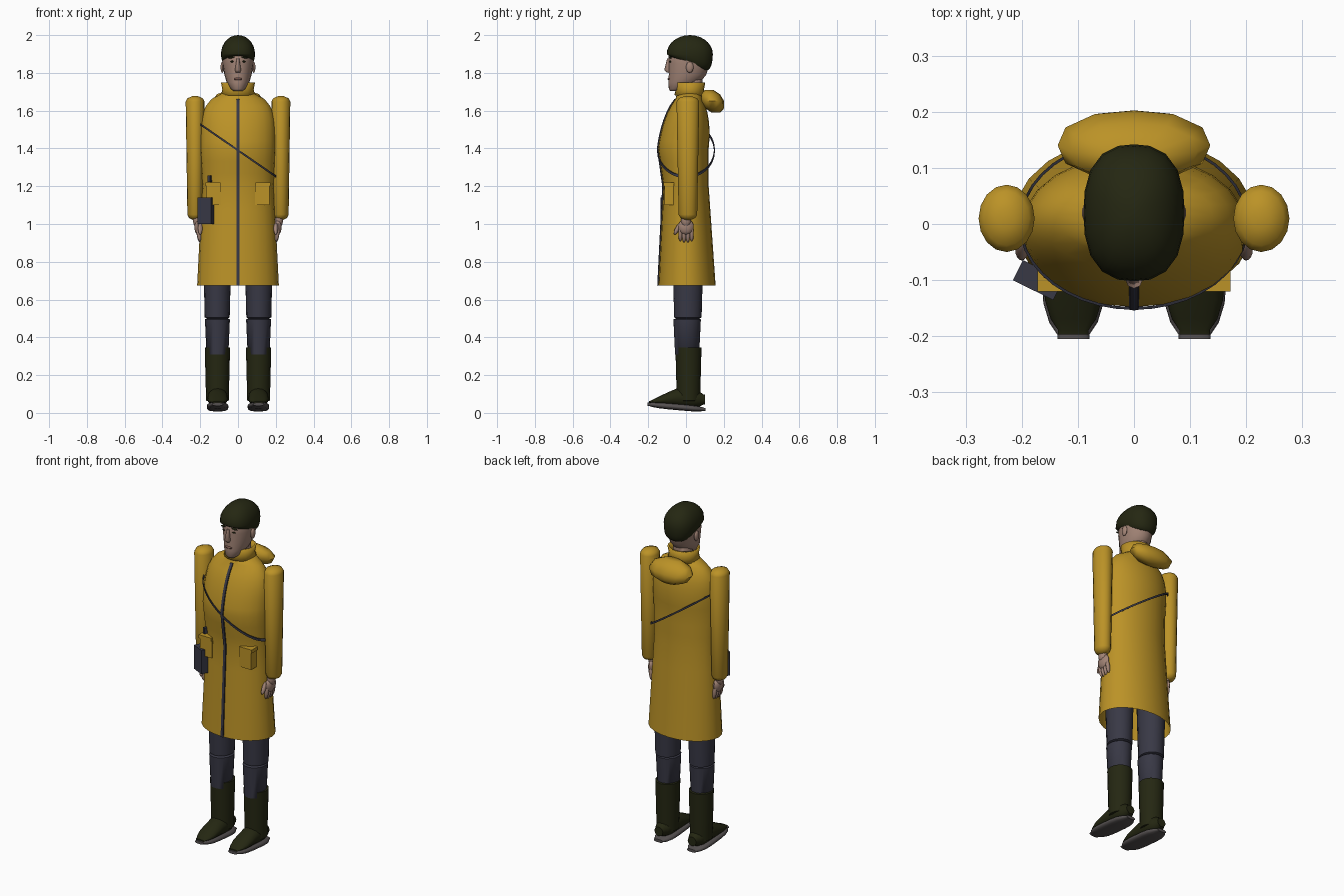
import bpy, bmesh
from math import sin, cos, pi, tau, sqrt, hypot, atan2, radians
from mathutils import Matrix, Vector, Euler

default_cube = bpy.data.objects.get("Cube")
if default_cube:
    bpy.data.objects.remove(default_cube)


def material(name, red, green, blue):
    mat = bpy.data.materials.new(name)
    mat.use_nodes = True
    colour = (red, green, blue, 1)
    mat.diffuse_color = colour
    mat.node_tree.nodes["Principled BSDF"].inputs["Base Color"].default_value = colour
    return mat


yellow = material("raincoat_yellow", 0.5, 0.29, 0.02)
slate = material("slate_cloth", 0.04, 0.04, 0.06)
olive = material("dark_olive", 0.018, 0.02, 0.006)
skin = material("skin", 0.36, 0.23, 0.18)
grey = material("sole_grey", 0.09, 0.08, 0.08)
lip = material("lip", 0.2, 0.1, 0.08)


def finish(name, mat, bm):
    bmesh.ops.recalc_face_normals(bm, faces=bm.faces)
    mesh = bpy.data.meshes.new(name)
    bm.to_mesh(mesh)
    bm.free()
    mesh.materials.append(mat)
    part = bpy.data.objects.new(name, mesh)
    bpy.context.collection.objects.link(part)
    bpy.ops.object.select_all(action='DESELECT')
    part.select_set(True)
    bpy.context.view_layer.objects.active = part
    bpy.ops.object.shade_smooth_by_angle(angle=radians(60))
    return part


def squircle(angle, power):
    c, s = cos(angle), sin(angle)
    scale = (abs(c) ** power + abs(s) ** power) ** (-1 / power)
    return c * scale, s * scale


def bridge(bm, first, second):
    for i in range(len(first)):
        j = (i + 1) % len(first)
        bm.faces.new((first[i], first[j], second[j], second[i]))


def loft(name, mat, stations, x=0, along_y=False, sides=16, power=2, bottom=True, top=True):
    """Each station: position along the axis, centre, half width, half depth."""
    bm = bmesh.new()
    rings = []
    for along, centre, width, depth in stations:
        ring = []
        for i in range(sides):
            c, s = squircle(tau * i / sides, power)
            across, other = x + width * c, centre + depth * s
            spot = (across, along, other) if along_y else (across, other, along)
            ring.append(bm.verts.new(spot))
        rings.append(ring)
    for first, second in zip(rings, rings[1:]):
        bridge(bm, first, second)
    if bottom:
        bm.faces.new(rings[0])
    if top:
        bm.faces.new(rings[-1])
    return finish(name, mat, bm)


def limb(name, mat, x, y, low, high, r_low, r_high, ratio=1.1, rounding=0.01):
    """Tapered tube with rounded ends; ratio is depth over width."""
    arc = [pi / 2 * q for q in (0.2, 0.6, 1)]
    ends = [(low + rounding * (1 - cos(a)), r_low * sin(a)) for a in arc]
    ends += [(high - rounding * (1 - cos(a)), r_high * sin(a)) for a in reversed(arc)]
    return loft(name, mat, [(z, y, r, r * ratio) for z, r in ends], x)


def place(name, mat, bm, at, size, turn):
    bm.transform(Matrix.LocRotScale(Vector(at), Euler(turn), Vector(size)))
    return finish(name, mat, bm)


def blob(name, mat, at, size, turn=(0, 0, 0)):
    bm = bmesh.new()
    bmesh.ops.create_uvsphere(bm, u_segments=10, v_segments=7, radius=1)
    return place(name, mat, bm, at, size, turn)


def box(name, mat, at, size, turn=0):
    bm = bmesh.new()
    bmesh.ops.create_cube(bm, size=1)
    return place(name, mat, bm, at, size, (0, 0, turn))


# Coat: flared skirt, full chest and rounded shoulders, open at the hem
hem, waist, chest, neck = 0.675, 1.2, 1.4, 1.7


def coat_section(z):
    if z > chest:
        u = (z - chest) / 0.31
        return z, 0.035 * u - 0.014, 0.2 * sqrt(1 - u ** 4), max(0.066, 0.134 * sqrt(1 - u * u))
    flare = max(0, waist - z)
    swell = max(0, z - waist) / (chest - waist)
    return (z, 0.01 * flare - 0.014 * swell,
            0.19 + 0.05 * flare + 0.01 * swell, 0.12 + 0.06 * flare + 0.014 * swell)


def steps(start, end, count):
    return [start + (end - start) * i / count for i in range(count + 1)]


heights = steps(hem, waist, 4) + steps(waist, chest, 3)[1:] + steps(chest, neck, 8)[1:]
coat = [coat_section(z) for z in heights]
loft("coat", yellow, coat, sides=24, bottom=False)

# Front zip follows the coat
zipper = [(z, centre - depth, 0.009, 0.006) for z, centre, width, depth in coat[:-1]]
loft("zip", slate, zipper, sides=8, power=4)

# Collar and folded hood
rolled = [(z, 0.02, r, r - 0.008) for z, r in ((1.68, 0.08), (1.71, 0.073), (1.75, 0.08))]
collar = loft("collar", yellow, rolled, sides=20, bottom=False, top=False)
collar.modifiers.new("thickness", 'SOLIDIFY').thickness = 0.01
folds = [(1.65 + 0.065 * sin(a), 0.14 - 0.02 * sin(a), 0.136 * cos(a), 0.062 * cos(a))
         for a in steps(-1.2, 1.2, 4)]
loft("hood", yellow, folds, sides=12, power=2.3)

# Slanted strap around the chest
bm = bmesh.new()
links = []
for i in range(40):
    c, s = squircle(tau * i / 40, 2)
    link = []
    for grow, rise in ((0, -1), (1, -1), (1, 1), (0, 1)):
        x, y = (0.2 + grow * 0.005) * c, (0.148 + grow * 0.005) * s
        link.append(bm.verts.new((x, y, chest - 0.01 - 0.69 * x + rise * 0.006)))
    links.append(link)
for i, link in enumerate(links):
    bridge(bm, links[i - 1], link)
finish("chest_strap", slate, bm)

# Radio on the right hip
box("radio", slate, (-0.171, -0.1, 1.07), (0.08, 0.04, 0.14), -0.46)
box("radio_clip", slate, (-0.15, -0.09, 1.24), (0.016, 0.02, 0.035), -0.46)

# Foot outline, from toe to heel
toe, heel = -0.205, 0.104
foot, sole = [], []
for u in [-cos(a) for a in steps(0, pi, 10)]:
    t = (u + 1) / 2
    y = toe + (heel - toe) * t
    plan = max(0.5, sqrt(1 - u ** 4))
    under = 0.046 - 0.028 * t
    peak = 0.02 + 0.085 * min(1, t / 0.55)
    foot.append((y * 0.96, under + peak / 2, 0.054 * plan, peak * plan / 2))
    sole.append((y, under, 0.057 * plan, 0.017 * plan))

for s, side in ((1, "left_"), (-1, "right_")):
    # Pockets
    box(side + "pocket", yellow, (s * 0.128, -0.09, 1.15), (0.076, 0.05, 0.1))
    box(side + "pocket_flap", yellow, (s * 0.132, -0.092, 1.21), (0.08, 0.056, 0.02))

    # Sleeves
    limb(side + "sleeve", yellow, s * 0.227, 0.01, 1.02, 1.678, 0.041, 0.05, 1.2, 0.03)

    # Hands
    blob(side + "wrist", skin, (s * 0.217, 0, 1.02), (0.022, 0.028, 0.04))
    blob(side + "palm", skin, (s * 0.212, 0, 0.985), (0.02, 0.042, 0.042))
    for i in range(4):
        spot = (s * 0.207, 0.02 * i - 0.03, 0.938 + 0.006 * abs(i - 1.5))
        blob(side + "finger", skin, spot, (0.012, 0.011, 0.04), (0, s * 0.15, 0))
    blob(side + "thumb", skin, (s * 0.2, -0.045, 0.975), (0.012, 0.012, 0.036), (-0.5, 0, 0))

    # Trousers
    limb(side + "shin", slate, s * 0.109, 0.006, 0.3, 0.505, 0.058, 0.066)
    limb(side + "thigh", slate, s * 0.11, 0.01, 0.495, 0.95, 0.066, 0.077)

    # Rubber boots
    limb(side + "boot_shaft", olive, s * 0.109, 0.013, 0.06, 0.35, 0.06, 0.067, 1.03, 0.005)
    loft(side + "boot_foot", olive, foot, s * 0.108, along_y=True)
    loft(side + "boot_sole", grey, sole, s * 0.108, along_y=True, power=3)

    # Ears, eyes and brows
    blob(side + "ear", skin, (s * 0.083, 0.02, 1.83), (0.01, 0.02, 0.03))
    blob(side + "eye", olive, (s * 0.03, -0.083, 1.86), (0.012, 0.006, 0.005))
    blob(side + "brow", olive, (s * 0.034, -0.083, 1.882), (0.02, 0.008, 0.005), (0, s * 0.15, 0))

# Neck, head, nose and mouth
limb("neck", skin, 0, 0.03, 1.66, 1.8, 0.052, 0.052)
loft("head", skin, [(1.703, -0.06, 0.022, 0.023), (1.715, -0.047, 0.038, 0.044),
                    (1.75, -0.01, 0.06, 0.084), (1.79, 0.008, 0.072, 0.099),
                    (1.85, 0.017, 0.082, 0.11), (1.92, 0.02, 0.082, 0.11),
                    (1.96, 0.02, 0.055, 0.075)], sides=20)
loft("nose", skin, [(1.803, -0.094, 0.013, 0.01), (1.815, -0.097, 0.016, 0.018),
                    (1.875, -0.09, 0.007, 0.01)], sides=8)
blob("mouth", lip, (0, -0.088, 1.768), (0.024, 0.009, 0.007))

# Close-fitting hair: low at the nape, high on the forehead
bm = bmesh.new()
bmesh.ops.create_uvsphere(bm, u_segments=20, v_segments=14, radius=1)
for v in bm.verts:
    x, y, z = v.co
    reach = hypot(x, y)
    c, t = squircle(atan2(y, x), 2.5)
    spread = reach ** 0.35 if z < 0 and reach > 0.01 else reach
    x, y = c * spread, t * spread
    drop = 0.1 if z > 0 else 0.06 + 0.05 * y
    v.co = (0.09 * x, 0.02 + 0.122 * y, 1.9 + drop * z)
finish("hair", olive, bm)
